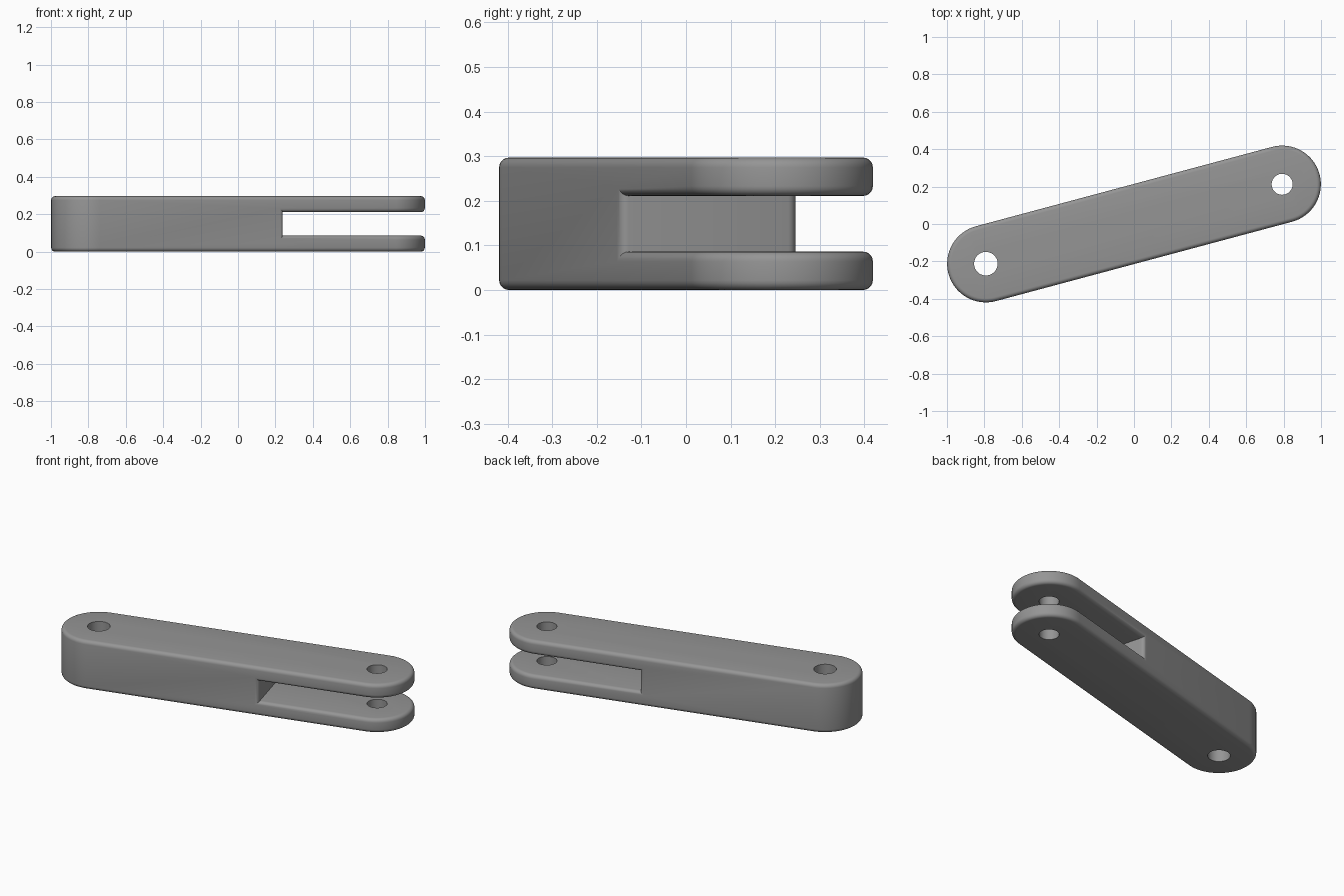
import bpy, bmesh, math
from mathutils import Matrix

if "Cube" in bpy.data.objects:
    bpy.data.objects.remove(bpy.data.objects["Cube"])

ANGLE = math.radians(15)     # link turned in plan
HALF, R = 0.820, 0.207       # half pin spacing, end radius
H, Z1, Z2 = 0.297, 0.086, 0.211  # height, slot floor and ceiling
SLOT = 0.197                 # where the fork slot ends
FILLET, SEG = 0.022, 32

grey = bpy.data.materials.new("mid grey")
grey.diffuse_color = (0.30, 0.30, 0.30, 1)
grey.use_nodes = True
grey.node_tree.nodes["Principled BSDF"].inputs["Base Color"].default_value = grey.diffuse_color

bm = bmesh.new()


def arc(cx, start):
    return [(cx + R * math.cos(start + math.pi * i / SEG),
             R * math.sin(start + math.pi * i / SEG)) for i in range(SEG + 1)]


def ring(points, z):
    return [bm.verts.new((x, y, z)) for x, y in points]


# Fork outline (right end) and solid outline (left end), counter-clockwise
fork, solid = arc(HALF, -math.pi / 2), arc(-HALF, math.pi / 2)
fork_rings = [ring(fork, z) for z in (0, Z1, Z2, H)]
solid_low, solid_top = ring(solid, 0), ring(solid, H)
wall = {(s, z): bm.verts.new((SLOT, s * R, z)) for s in (-1, 1) for z in (Z1, Z2)}
f0, f1, f2, f3 = fork_rings

# Top and bottom faces, curved ends
bm.faces.new(f3 + solid_top)
bm.faces.new((f0 + solid_low)[::-1])
for low, high in ((solid_low, solid_top), (f0, f1), (f2, f3)):
    for i in range(SEG):
        bm.faces.new((low[i], low[i + 1], high[i + 1], high[i]))

# Long sides, notched by the slot
bm.faces.new((solid_low[-1], f0[0], f1[0], wall[-1, Z1],
              wall[-1, Z2], f2[0], f3[0], solid_top[-1]))
bm.faces.new((f0[-1], solid_low[0], solid_top[0], f3[-1],
              f2[-1], wall[1, Z2], wall[1, Z1], f1[-1]))

# Slot floor, ceiling and end wall
bm.faces.new(f1 + [wall[1, Z1], wall[-1, Z1]])
bm.faces.new((f2 + [wall[1, Z2], wall[-1, Z2]])[::-1])
bm.faces.new((wall[-1, Z1], wall[1, Z1], wall[1, Z2], wall[-1, Z2]))
bmesh.ops.recalc_face_normals(bm, faces=bm.faces)

# Round every outer edge, leaving the inner slot corners sharp
edges = [e for e in bm.edges
         if e.is_convex and e.calc_face_angle(0) > math.radians(30)]
bmesh.ops.bevel(bm, geom=edges, offset=FILLET, offset_type='OFFSET',
                segments=5, profile=0.5, affect='EDGES', clamp_overlap=False)
bmesh.ops.rotate(bm, verts=bm.verts, matrix=Matrix.Rotation(ANGLE, 3, 'Z'))

mesh = bpy.data.meshes.new("fork_link")
bm.to_mesh(mesh)
bm.free()
link = bpy.data.objects.new("fork_link", mesh)
bpy.context.collection.objects.link(link)
mesh.materials.append(grey)

# Pin holes
for name, side, radius in (("solid_end_pin_hole", -1, 0.063), ("fork_pin_hole", 1, 0.056)):
    bpy.ops.mesh.primitive_cylinder_add(
        vertices=48, radius=radius, depth=1,
        location=(side * HALF * math.cos(ANGLE), side * HALF * math.sin(ANGLE), H / 2))
    cutter = bpy.context.object
    cutter.name = name
    cutter.hide_render = True
    cutter.data.materials.append(grey)
    cut = link.modifiers.new(name, 'BOOLEAN')
    cut.object, cut.solver = cutter, 'EXACT'
    bpy.context.view_layer.objects.active = link
    bpy.ops.object.modifier_apply(modifier=name)
    bpy.data.objects.remove(cutter)

link.select_set(True)
bpy.context.view_layer.objects.active = link
bpy.ops.object.shade_smooth_by_angle(angle=math.radians(30))
